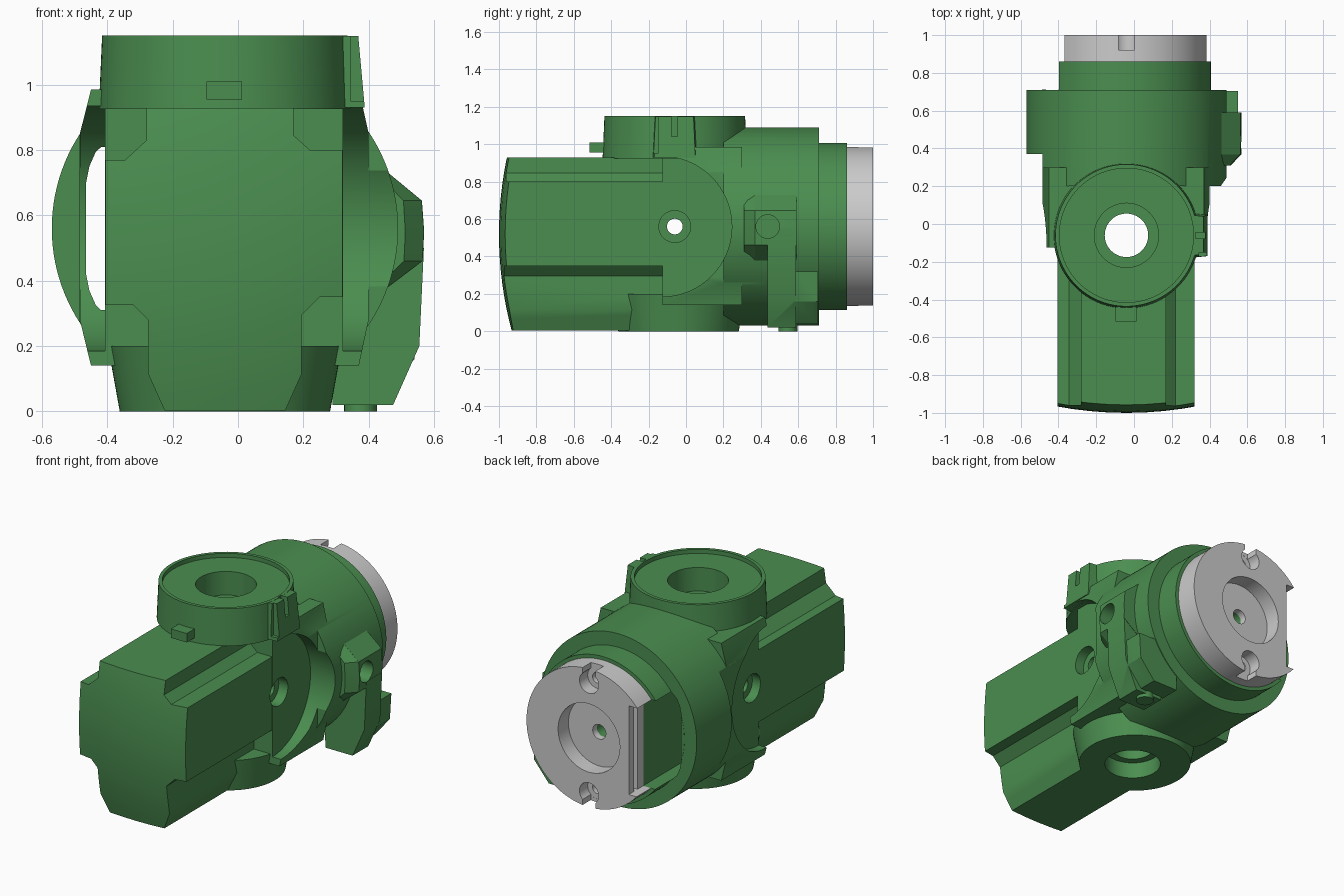
import bpy, bmesh, math
from mathutils import Vector

cube = bpy.data.objects.get("Cube")
if cube:
    bpy.data.objects.remove(cube, do_unlink=True)

CX, CY, CZ = -0.04, -0.06, 0.56   # axes shared by the bores and bosses


def place(axis, u, v, w):
    return {"x": (w, u, v), "y": (u, w, v), "z": (u, v, w)}[axis]


def loft(name, axis, lower, upper, lo, hi):
    """Closed solid between two matching outlines, along an axis."""
    bm = bmesh.new()
    a = [bm.verts.new(place(axis, u, v, lo)) for u, v in lower]
    b = [bm.verts.new(place(axis, u, v, hi)) for u, v in upper]
    bm.faces.new(a)
    bm.faces.new(b)
    for i in range(len(a)):
        j = (i + 1) % len(a)
        bm.faces.new((a[i], a[j], b[j], b[i]))
    bmesh.ops.recalc_face_normals(bm, faces=bm.faces)
    mesh = bpy.data.meshes.new(name)
    bm.to_mesh(mesh)
    bm.free()
    obj = bpy.data.objects.new(name, mesh)
    bpy.context.collection.objects.link(obj)
    return obj


def prism(name, axis, pts, lo, hi):
    return loft(name, axis, pts, pts, lo, hi)


def box(name, x, y, z):
    return prism(name, "z", [(x[0], y[0]), (x[1], y[0]), (x[1], y[1]), (x[0], y[1])], *z)


def cyl(name, axis, c, r, lo, hi, r_end=None, n=96):
    def ring(rad):
        return [(c[0] + rad * math.cos(2 * math.pi * i / n),
                 c[1] + rad * math.sin(2 * math.pi * i / n)) for i in range(n)]
    return loft(name, axis, ring(r), ring(r_end or r), lo, hi)


def combine(target, tool, op="DIFFERENCE"):
    tool.hide_render = True
    mod = target.modifiers.new("shape", "BOOLEAN")
    mod.operation, mod.solver, mod.object = op, "EXACT", tool
    bpy.context.view_layer.objects.active = target
    bpy.ops.object.modifier_apply(modifier=mod.name)
    bpy.data.objects.remove(tool, do_unlink=True)


def finish(obj):
    bpy.ops.object.select_all(action="DESELECT")
    obj.select_set(True)
    bpy.context.view_layer.objects.active = obj
    bpy.ops.object.shade_smooth_by_angle(angle=math.radians(25))


# Main housing: drum plus shouldered block
body = cyl("housing", "y", (CX, CZ), 0.53, 0.2, 0.71, n=128)
combine(body, box("left_trim", (-0.7, -0.485), (0.1, 0.37), (0, 1.2)))
combine(body, prism("shoulder_block", "y", [
    (-0.45, 0.14), (0.37, 0.14), (0.4, 0.28), (0.4, 0.85),
    (0.37, 0.985), (-0.45, 0.985), (-0.484, 0.85), (-0.484, 0.28)], -0.125, 0.3), "UNION")

# Round side pockets down to the flat cheeks
for lo, hi in ((0.322, 0.8), (-0.8, -0.407)):
    combine(body, cyl("side_pocket", "x", (-0.13, CZ), 0.375, lo, hi))

# Stepped bar with a domed front end
bar = prism("bar", "y", [
    (-0.28, 0.928), (-0.28, 0.83), (-0.345, 0.77), (-0.405, 0.77),
    (-0.405, 0.325), (-0.32, 0.325), (-0.275, 0.28), (-0.275, 0.115),
    (-0.225, 0.003), (0.145, 0.003), (0.195, 0.115), (0.195, 0.295),
    (0.25, 0.35), (0.32, 0.35), (0.32, 0.8), (0.22, 0.8),
    (0.17, 0.845), (0.17, 0.928)], -1.1, 0.15)
bpy.ops.mesh.primitive_uv_sphere_add(segments=128, ring_count=96, radius=2,
                                     location=(CX, 1.0, CZ - 0.04))
combine(bar, bpy.context.object, "INTERSECT")
combine(body, bar, "UNION")

# Bosses, rear neck, lug and small tabs
lug_top = [(0.28, 0.73), (0.46, 0.73), (0.563, 0.645), (0.57, 0.55),
           (0.565, 0.46), (0.42, 0.35), (0.28, 0.35)]
lug_leg = [(0.28, 0.5), (0.569, 0.5), (0.555, 0.2), (0.475, 0.02), (0.29, 0.02)]
rear_tab = [(0.27, 0.32), (0.55, 0.32), (0.54, 0.16), (0.44, 0.04), (0.27, 0.04)]
parts = [
    cyl("top_boss", "z", (CX, CY), 0.386, 0.925, 1.15, 0.376),
    cyl("bottom_boss", "z", (CX, CY + 0.02), 0.322, 0, 0.2, 0.358),
    cyl("rear_neck", "y", (CX, CZ), 0.447, 0.6, 0.86, n=128),
    loft("boss_pad", "z", [(0.2, -0.19), (0.388, -0.17), (0.388, 0.05), (0.2, 0.07)],
         [(0.2, -0.18), (0.368, -0.16), (0.368, 0.04), (0.2, 0.06)], 0.93, 1.149),
    box("front_tab", (-0.097, 0.012), (-0.515, -0.38), (0.955, 1.01)),
    loft("lug_top", "y", [(0.28 + (x - 0.28) * 0.8, z) for x, z in lug_top],
         lug_top, 0.31, 0.37),
    prism("lug_body", "y", lug_top, 0.369, 0.59),
    prism("lug_leg", "y", lug_leg, 0.435, 0.588),
    prism("rear_tab", "y", rear_tab, 0.58, 0.705),
    cyl("lug_foot", "z", (0.375, 0.545), 0.05, 0, 0.1, n=32),
]
for part in parts:
    combine(body, part, "UNION")

# Bores, recesses and slots
cuts = [
    cyl("top_recess", "z", (CX, CY), 0.355, 1.125, 1.3),
    cyl("top_counterbore", "z", (CX, CY), 0.17, 0.98, 1.3),
    cyl("through_bore", "z", (CX, CY), 0.115, -0.2, 1.3, n=64),
    cyl("bottom_counterbore", "z", (CX, CY), 0.16, -0.2, 0.1),
    cyl("cross_pin_bore", "x", (CY, CZ), 0.042, -0.9, 0.9, n=32),
    cyl("pin_recess", "x", (CY, CZ), 0.085, 0.26, 0.9, n=48),
    cyl("pin_recess", "x", (CY, CZ), 0.085, -0.9, -0.35, n=48),
    cyl("lug_bore", "x", (0.437, CZ), 0.063, 0.47, 0.9, n=32),
    cyl("neck_bore", "y", (CX, CZ), 0.045, 0.7, 1, n=32),
    box("pad_slot", (0.325, 0.5), (-0.078, -0.045), (1.04, 1.3)),
    box("pad_slot", (0.345, 0.5), (-0.2, -0.15), (0.95, 1.3)),
    prism("window", "y", [
        (-0.465, 0.42), (-0.455, 0.37), (-0.435, 0.325), (-0.395, 0.285), (-0.31, 0.285),
        (-0.31, 0.83), (-0.395, 0.83), (-0.435, 0.795), (-0.455, 0.75), (-0.465, 0.7)],
        0.15, 0.9),
    box("neck_flat", (-0.7, -0.311), (0.711, 0.9), (0.285, 0.83)),
]
for cutter in cuts:
    combine(body, cutter)

green = bpy.data.materials.new("green_paint")
green.use_nodes = True
colour = (0.07, 0.27, 0.08, 1)
green.diffuse_color = colour
green.node_tree.nodes["Principled BSDF"].inputs["Base Color"].default_value = colour
body.data.materials.clear()
body.data.materials.append(green)
finish(body)

# Rear mounting disc with flat, recess and two notched screw seats
disc = cyl("mounting_disc", "y", (CX, CZ), 0.425, 0.858, 1.0, n=128)
disc_cuts = [
    cyl("disc_recess", "y", (CX, CZ), 0.21, 0.9, 1.1, n=64),
    cyl("disc_bore", "y", (CX, CZ), 0.045, 0.7, 1.1, n=32),
    box("disc_flat", (-0.7, -0.311), (0.8, 1.1), (0.285, 0.83)),
    box("flat_groove", (-0.7, -0.27), (0.915, 0.95), (0.285, 0.83)),
]
for side in (-1, 1):
    z = CZ + side * 0.34
    disc_cuts += [
        cyl("screw_seat", "y", (CX, z), 0.065, 0.92, 1.1, n=32),
        cyl("screw_hole", "y", (CX, z), 0.032, 0.8, 1.1, n=24),
        box("rim_notch", (CX - 0.043, CX + 0.043), (0.921, 1.1),
            sorted((z, z + side * 0.2))),
    ]
for cutter in disc_cuts:
    combine(disc, cutter)
finish(disc)
